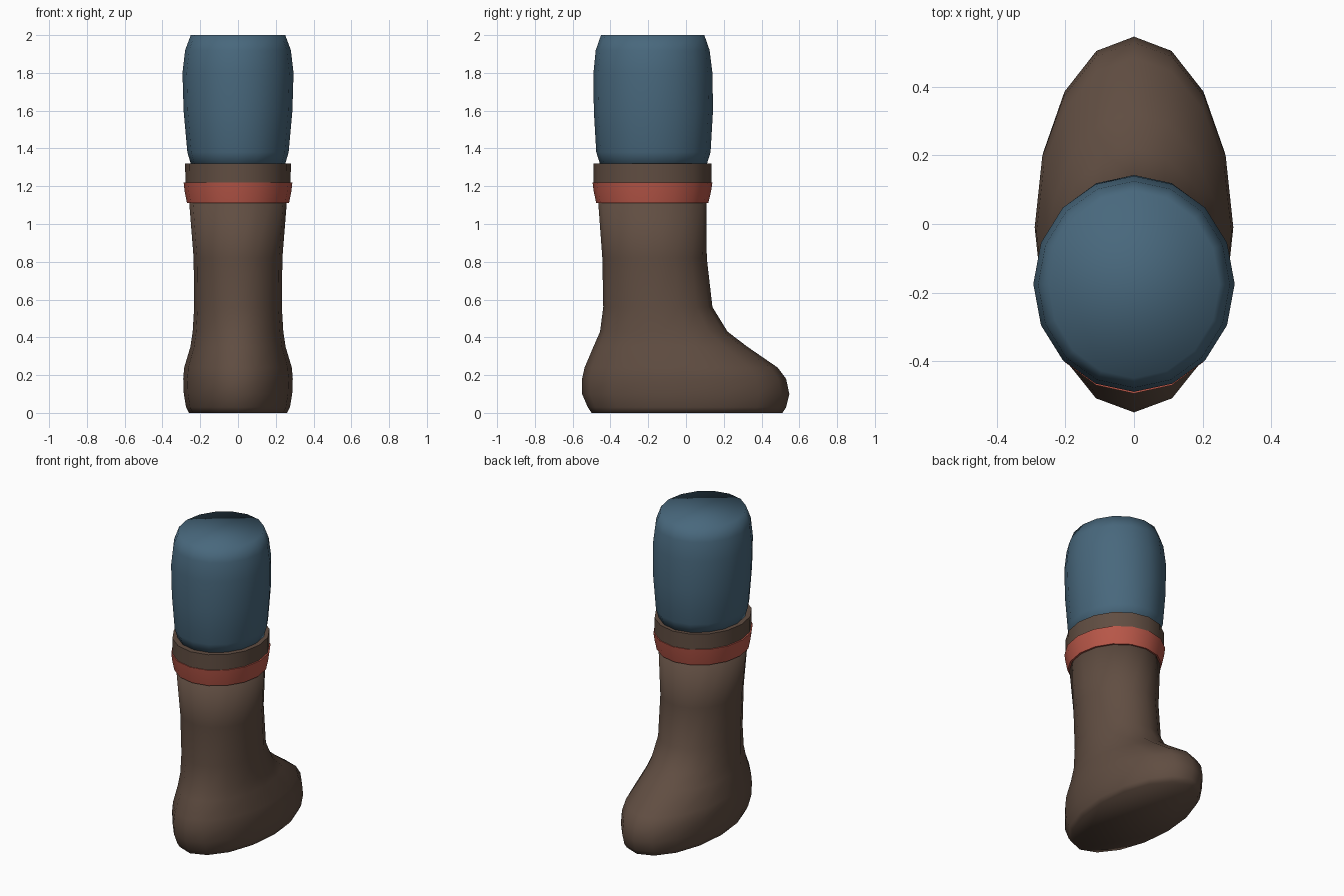
import bpy, bmesh, math

cube = bpy.data.objects.get("Cube")
if cube:
    bpy.data.objects.remove(cube, do_unlink=True)

SIDES = 16


def material(name, rgb):
    m = bpy.data.materials.new(name)
    m.use_nodes = True
    m.diffuse_color = (*rgb, 1)
    m.node_tree.nodes["Principled BSDF"].inputs["Base Color"].default_value = (*rgb, 1)
    return m


def loft(name, mat, sections, sharp=None):
    """Capped skin over ellipses given as (z, half width, back y, toe-side y)."""
    bm = bmesh.new()
    rings = []
    for z, half, y0, y1 in sections:
        ring = []
        for i in range(SIDES):
            a = math.tau * i / SIDES
            ring.append(bm.verts.new((half * math.cos(a),
                                      (y0 + y1) / 2 + (y1 - y0) / 2 * math.sin(a), z)))
        rings.append(ring)
    for low, high in zip(rings, rings[1:]):
        for i in range(SIDES):
            j = (i + 1) % SIDES
            bm.faces.new((low[i], low[j], high[j], high[i]))
    bm.faces.new(rings[0][::-1])
    bm.faces.new(rings[-1])
    mesh = bpy.data.meshes.new(name)
    bm.to_mesh(mesh)
    bm.free()
    mesh.materials.append(mat)
    obj = bpy.data.objects.new(name, mesh)
    bpy.context.collection.objects.link(obj)
    bpy.ops.object.select_all(action="DESELECT")
    obj.select_set(True)
    bpy.context.view_layer.objects.active = obj
    if sharp:
        bpy.ops.object.shade_smooth_by_angle(angle=math.radians(sharp))
    else:
        bpy.ops.object.shade_smooth()
    return obj


leather = material("brown leather", (0.118, 0.075, 0.054))
cloth = material("blue cloth", (0.065, 0.138, 0.204))
trim = material("red trim", (0.48, 0.095, 0.065))

# Boot: sole, rounded foot, instep and shaft
loft("boot", leather, [
    (0.0, 0.26, -0.50, 0.51),
    (0.03, 0.275, -0.52, 0.53),
    (0.10, 0.287, -0.55, 0.547),
    (0.18, 0.29, -0.55, 0.53),
    (0.24, 0.285, -0.537, 0.485),
    (0.35, 0.252, -0.49, 0.325),
    (0.43, 0.24, -0.455, 0.22),
    (0.56, 0.232, -0.438, 0.14),
    (0.82, 0.235, -0.443, 0.11),
    (1.16, 0.262, -0.468, 0.108),
])

# Cuff around the top of the shaft
loft("boot_cuff", leather, [
    (1.20, 0.278, -0.49, 0.135),
    (1.32, 0.28, -0.49, 0.135),
], sharp=40)

# Flared trim band under the cuff
loft("trim_band", trim, [
    (1.11, 0.27, -0.475, 0.118),
    (1.17, 0.282, -0.488, 0.132),
    (1.22, 0.288, -0.495, 0.14),
], sharp=40)

# Trouser leg tucked into the cuff
loft("trouser_leg", cloth, [
    (1.30, 0.245, -0.45, 0.105),
    (1.38, 0.268, -0.475, 0.13),
    (1.60, 0.288, -0.488, 0.143),
    (1.80, 0.294, -0.49, 0.14),
    (1.92, 0.28, -0.478, 0.125),
    (2.0, 0.25, -0.45, 0.097),
])
